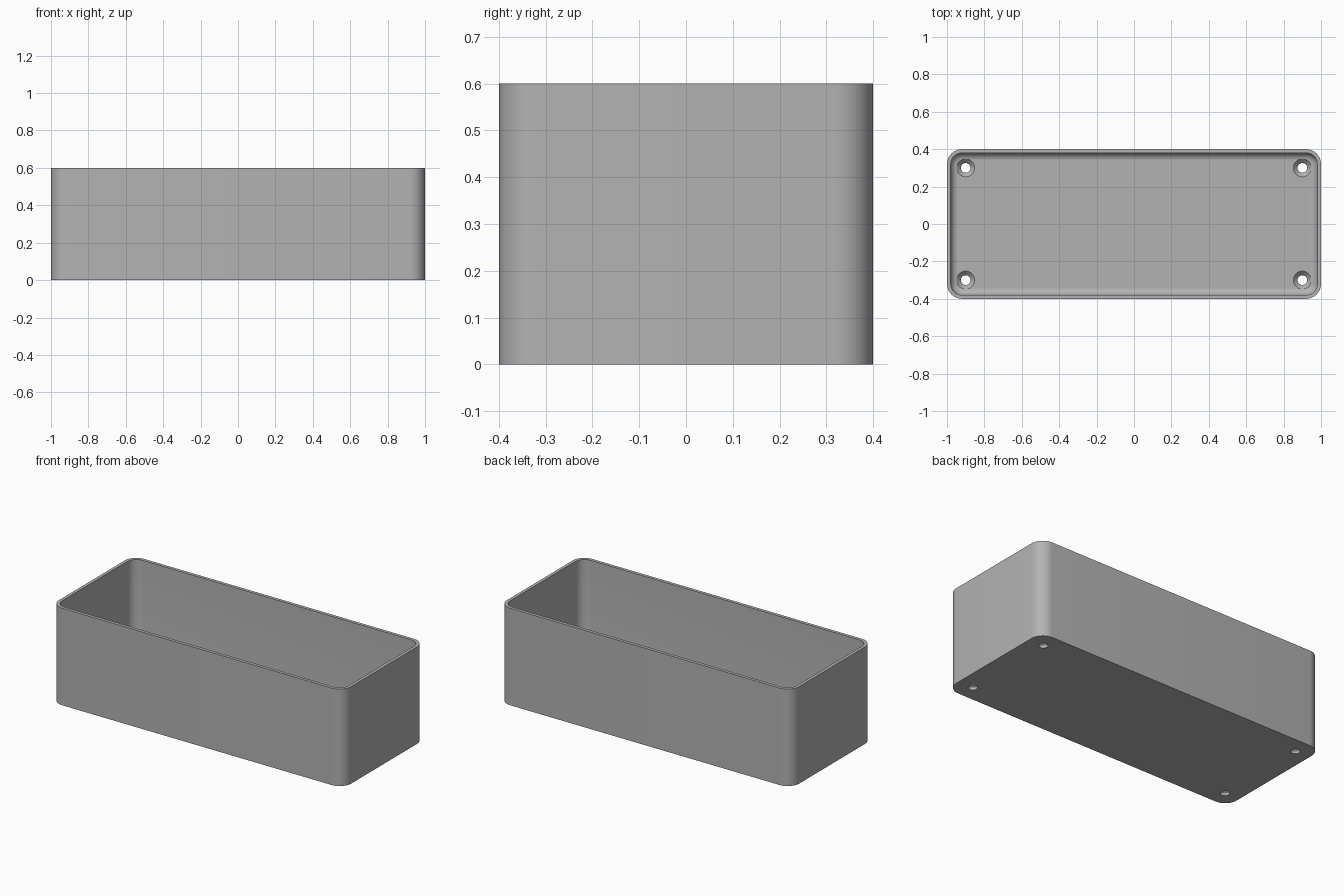
import bpy, bmesh
from math import sin, cos, pi, radians

cube = bpy.data.objects.get("Cube")
if cube:
    bpy.data.objects.remove(cube, do_unlink=True)

HALF_X, HALF_Y, HEIGHT = 1.0, 0.4, 0.6
CORNER, WALL, FLOOR, FILLET = 0.08, 0.02, 0.04, 0.04
STEPS = 10

grey = bpy.data.materials.new("plain grey")
grey.use_nodes = True
colour = (0.45, 0.45, 0.45, 1)
grey.diffuse_color = colour
grey.node_tree.nodes["Principled BSDF"].inputs["Base Color"].default_value = colour


def ring(bm, inset, z):
    """Rounded rectangle of vertices, moved inward by inset."""
    cx, cy, r = HALF_X - CORNER, HALF_Y - CORNER, CORNER - inset
    verts = []
    for q, (sx, sy) in enumerate([(1, 1), (-1, 1), (-1, -1), (1, -1)]):
        for i in range(STEPS + 1):
            a = (q + i / STEPS) * pi / 2
            verts.append(bm.verts.new((sx * cx + r * cos(a), sy * cy + r * sin(a), z)))
    return verts


def circle(bm, x, y, r, z, n=32):
    return [bm.verts.new((x + r * cos(2 * pi * i / n), y + r * sin(2 * pi * i / n), z))
            for i in range(n)]


def loft(bm, rings):
    """Skin a stack of rings and cap both ends."""
    for low, high in zip(rings, rings[1:]):
        for i in range(len(low)):
            j = (i + 1) % len(low)
            bm.faces.new((low[i], low[j], high[j], high[i]))
    bm.faces.new(rings[0][::-1])
    bm.faces.new(rings[-1])


def finish(bm, name):
    bmesh.ops.recalc_face_normals(bm, faces=bm.faces[:])
    mesh = bpy.data.meshes.new(name)
    bm.to_mesh(mesh)
    bm.free()
    mesh.materials.append(grey)
    obj = bpy.data.objects.new(name, mesh)
    bpy.context.collection.objects.link(obj)
    return obj


# Open box: outer wall, rim, inner wall, filleted floor
bm = bmesh.new()
section = [(0, 0), (0, HEIGHT), (WALL, HEIGHT)]
for i in range(9):
    a = i / 8 * pi / 2
    section.append((WALL + FILLET * (1 - cos(a)), FLOOR + FILLET * (1 - sin(a))))
loft(bm, [ring(bm, inset, z) for inset, z in section])
box = finish(bm, "open_box")

# Countersunk screw holes near the floor corners
bm = bmesh.new()
for x in (-0.9, 0.9):
    for y in (-0.3, 0.3):
        profile = [(0.026, -0.05), (0.026, 0.018), (0.048, FLOOR), (0.048, 0.1)]
        loft(bm, [circle(bm, x, y, r, z) for r, z in profile])
cutter = finish(bm, "screw_hole_cutter")
cutter.hide_render = True

cut = box.modifiers.new("screw_holes", "BOOLEAN")
cut.operation = "DIFFERENCE"
cut.solver = "EXACT"
cut.object = cutter
bpy.context.view_layer.objects.active = box
box.select_set(True)
bpy.ops.object.modifier_apply(modifier=cut.name)
bpy.data.objects.remove(cutter, do_unlink=True)
bpy.ops.object.shade_smooth_by_angle(angle=radians(30))
